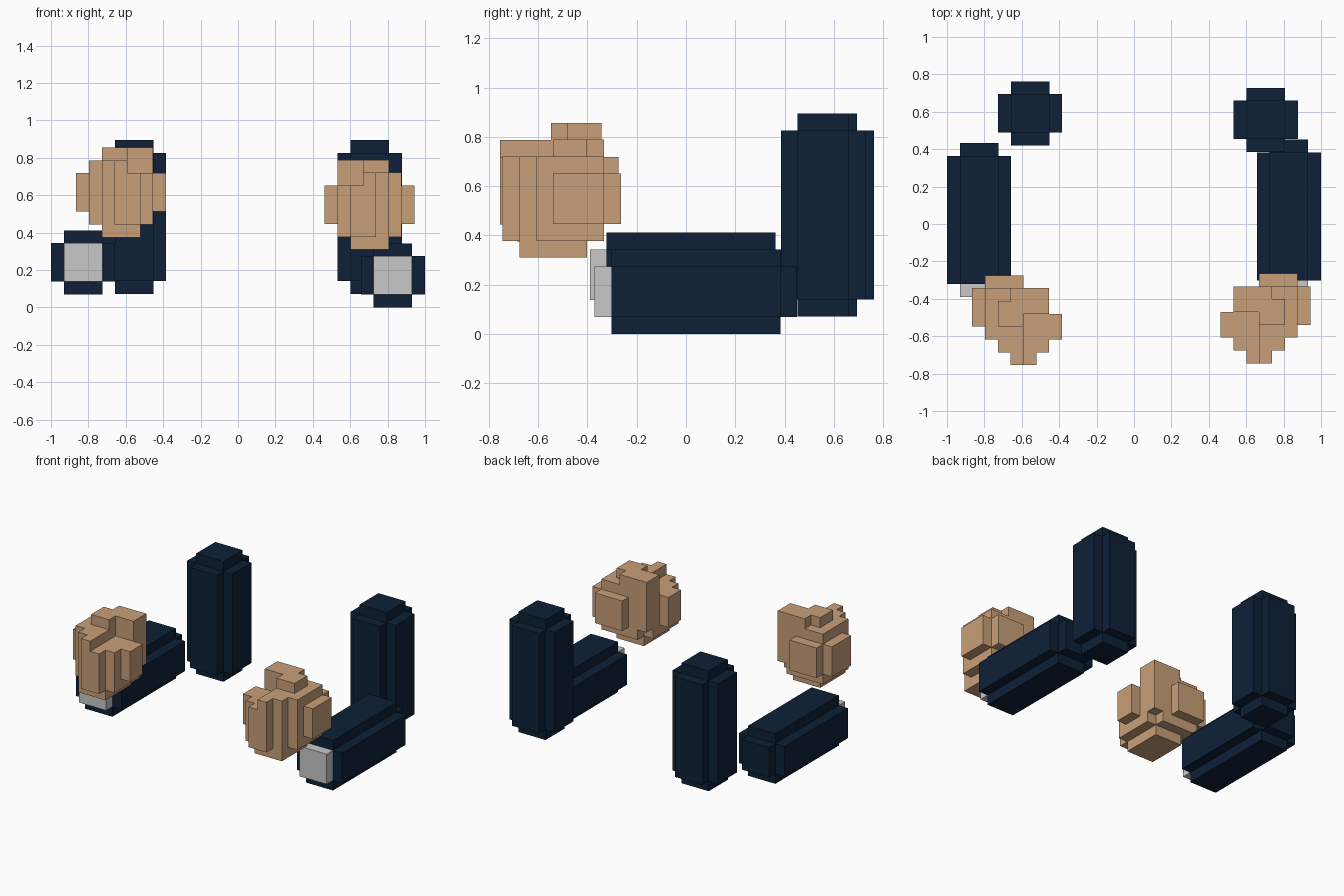
import bpy, bmesh
from mathutils import Vector

if "Cube" in bpy.data.objects:
    bpy.data.objects.remove(bpy.data.objects["Cube"])

S = 0.0686  # block size


def material(name, rgb):
    m = bpy.data.materials.new(name)
    m.diffuse_color = (*rgb, 1)
    m.use_nodes = True
    m.node_tree.nodes["Principled BSDF"].inputs["Base Color"].default_value = m.diffuse_color
    return m


navy = material("navy cloth", (0.004, 0.015, 0.038))
tan = material("tan skin", (0.58, 0.35, 0.195))
grey = material("light grey cuff", (0.58, 0.58, 0.58))


def blocks(name, cells, origin, mat):
    """Outer skin of a set of unit blocks, with flat areas merged."""
    bm = bmesh.new()
    verts = {}

    def vert(p):
        key = tuple(p)
        if key not in verts:
            verts[key] = bm.verts.new(Vector(origin) + Vector(key) * S)
        return verts[key]

    for c in cells:
        for axis in range(3):
            for side in (0, 1):
                n = list(c)
                n[axis] += 2 * side - 1
                if tuple(n) in cells:
                    continue
                u, v = (axis + 1) % 3, (axis + 2) % 3
                quad = []
                for du, dv in ((0, 0), (1, 0), (1, 1), (0, 1)):
                    p = list(c)
                    p[axis] += side
                    p[u] += du
                    p[v] += dv
                    quad.append(vert(p))
                bm.faces.new(quad if side else quad[::-1])
    bmesh.ops.dissolve_limit(bm, angle_limit=0.01, verts=bm.verts[:], edges=bm.edges[:])
    me = bpy.data.meshes.new(name)
    bm.to_mesh(me)
    bm.free()
    me.materials.append(mat)
    ob = bpy.data.objects.new(name, me)
    bpy.context.collection.objects.link(ob)
    return ob


def limb(axis, start, end):
    """Plus-shaped bar, 10 blocks long, with optional 3x3 end caps."""
    cells = set()
    for t in range(-start, 10 + end):
        for a in range(5):
            for b in range(5):
                mid_a, mid_b = 0 < a < 4, 0 < b < 4
                if (mid_a and mid_b) or (0 <= t < 10 and (mid_a or mid_b)):
                    cells.add((a, t, b) if axis == 'y' else (a, b, t))
    return cells


# Hand: layers from bottom to top, each maps a depth row to its column span
HAND = [
    {1: (2, 4), 2: (2, 4), 3: (2, 4), 4: (2, 4)},
    {0: (3, 4), 1: (2, 5), 2: (1, 5), 3: (1, 5), 4: (1, 5), 5: (1, 4)},
    *[{0: (3, 4), 1: (2, 5), 2: (1, 6), 3: (0, 6), 4: (0, 5), 5: (0, 5), 6: (1, 3)}] * 3,
    {0: (3, 3), 1: (2, 3), 2: (1, 3), 3: (1, 3), 4: (1, 5), 5: (1, 5)},
    {3: (2, 3), 4: (2, 5), 5: (3, 5)},
]
hand = {(x, y, z) for z, layer in enumerate(HAND)
        for y, (a, b) in layer.items() for x in range(a, b + 1)}
mirrored_hand = {(6 - x, y, z) for x, y, z in hand}
cuff = {(x, 0, z) for x in range(1, 4) for z in range(1, 4)}

# Left and right sides: hand shape and the corner of each part
sides = {
    "left": (hand, (-0.865, -0.755, 0.375), (-1.0, -0.322, 0.069), (-0.727, 0.42, 0.14)),
    "right": (mirrored_hand, (0.463, -0.745, 0.309), (0.657, -0.303, 0.0), (0.533, 0.385, 0.14)),
}
for side, (shape, hand_at, fore_at, upper_at) in sides.items():
    blocks(side + "_hand", shape, hand_at, tan)
    blocks(side + "_forearm", limb('y', 0, 1), fore_at, navy)
    blocks(side + "_cuff", cuff, (fore_at[0], fore_at[1] - S, fore_at[2]), grey)
    blocks(side + "_upper_arm", limb('z', 1, 1), upper_at, navy)
